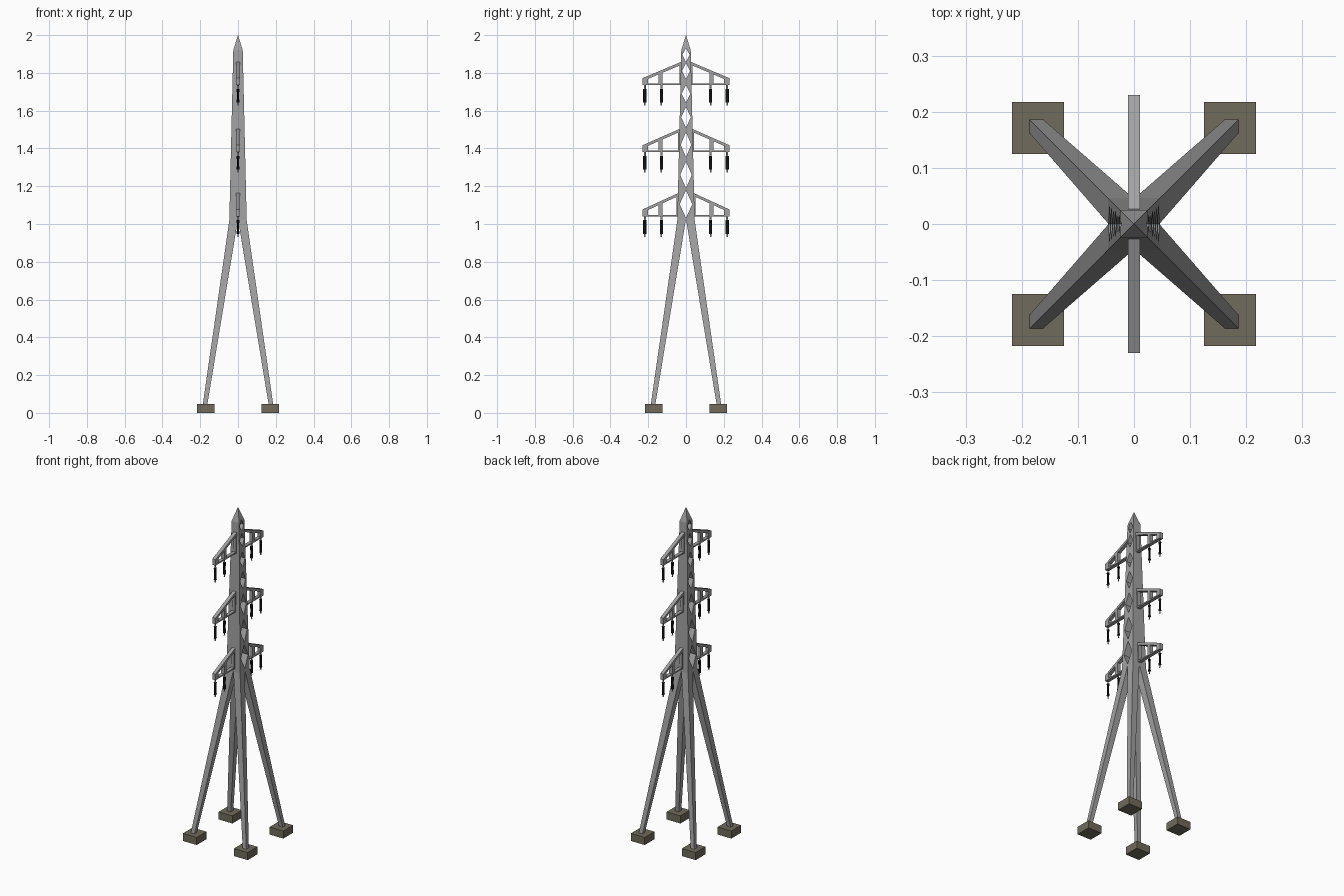
import bpy, bmesh
from mathutils import Vector

cube = bpy.data.objects.get("Cube")
if cube:
    bpy.data.objects.remove(cube, do_unlink=True)


def material(name, rgb):
    m = bpy.data.materials.new(name)
    m.use_nodes = True
    m.diffuse_color = (*rgb, 1)
    m.node_tree.nodes["Principled BSDF"].inputs["Base Color"].default_value = (*rgb, 1)
    return m


STEEL = material("grey steel", (0.36, 0.36, 0.36))
CONCRETE = material("olive concrete", (0.16, 0.145, 0.105))
BLACK = material("black insulator", (0.006, 0.006, 0.006))


def finish(bm, name, mat):
    bmesh.ops.recalc_face_normals(bm, faces=bm.faces)
    mesh = bpy.data.meshes.new(name)
    bm.to_mesh(mesh)
    bm.free()
    mesh.materials.append(mat)
    obj = bpy.data.objects.new(name, mesh)
    bpy.context.collection.objects.link(obj)
    return obj


def loft(bm, rings):
    """Skin a stack of rings, closing both ends."""
    loops = [[bm.verts.new(p) for p in ring] for ring in rings]
    n = len(loops[0])
    for a, b in zip(loops, loops[1:]):
        for i in range(n):
            bm.faces.new((a[i], a[(i + 1) % n], b[(i + 1) % n], b[i]))
    bm.faces.new(loops[0][::-1])
    bm.faces.new(loops[-1])


def square(cx, cy, half, z):
    return [Vector((cx + sx * half, cy + sy * half, z))
            for sx, sy in ((-1, -1), (1, -1), (1, 1), (-1, 1))]


def plate(bm, profile, half):
    """Extrude a (y, z) profile along x."""
    loft(bm, [[Vector((x, y, z)) for y, z in profile] for x in (-half, half)])


WAIST, SHOULDER = 1.02, 1.92


def mast_half(z):
    return 0.046 + (0.025 - 0.046) * (z - WAIST) / (SHOULDER - WAIST)


# Footings and splayed legs
for sx, side in ((-1, "right"), (1, "left")):
    for sy, end in ((-1, "front"), (1, "back")):
        bm = bmesh.new()
        loft(bm, [square(sx * 0.171, sy * 0.171, 0.046, z) for z in (0, 0.046)])
        finish(bm, f"{end}_{side}_footing", CONCRETE)
        bm = bmesh.new()
        loft(bm, [square(sx * 0.175, sy * 0.175, 0.012, 0.04),
                  square(sx * 0.0235, sy * 0.0235, 0.0225, WAIST)])
        finish(bm, f"{end}_{side}_leg", STEEL)

# Tapered mast with a pointed cap
bm = bmesh.new()
loft(bm, [square(0, 0, mast_half(WAIST), WAIST),
          square(0, 0, mast_half(SHOULDER), SHOULDER),
          square(0, 0, 0.0005, 2.0)])
mast = finish(bm, "mast", STEEL)

# Diamond openings through the mast from side to side
bm = bmesh.new()
for z, h in ((1.105, 0.073), (1.26, 0.07), (1.42, 0.066), (1.565, 0.055),
             (1.69, 0.047), (1.81, 0.042), (1.895, 0.036)):
    w = mast_half(z) * 0.76
    plate(bm, [(-w, z), (0, z - h), (w, z), (0, z + h)], 0.1)
cutter = finish(bm, "diamond_cutter", STEEL)
cutter.hide_render = True
cutter.hide_viewport = True
cut = mast.modifiers.new("diamonds", "BOOLEAN")
cut.operation = "DIFFERENCE"
cut.solver = "EXACT"
cut.object = cutter
bpy.context.view_layer.update()
cut_mesh = bpy.data.meshes.new_from_object(
    mast.evaluated_get(bpy.context.evaluated_depsgraph_get()))
mast.modifiers.clear()
mast.data = cut_mesh
bpy.data.objects.remove(cutter, do_unlink=True)


def insulator(bm, y, top, sections):
    for r, z0, z1 in sections:
        rings = []
        for z in (z0, z1):
            ring = bmesh.ops.create_circle(bm, segments=8, radius=r)["verts"]
            rings.append([v.co + Vector((0, y, top + z)) for v in ring])
            bmesh.ops.delete(bm, geom=ring, context="VERTS")
        loft(bm, rings)


# Three tiers of cross arms, each with two hanging insulators per side
for tier, z in (("lower", 1.04), ("middle", 1.38), ("upper", 1.735)):
    root = mast_half(z + 0.06) - 0.006

    def chord(y):
        return z + 0.125 + (0.037 - 0.125) * (y - root) / (0.23 - root)

    for s, end in ((-1, "front"), (1, "back")):
        bm = bmesh.new()
        # Sloping top chord, level bottom chord and uprights
        parts = [[(root, chord(root)), (0.23, chord(0.23)),
                  (0.23, chord(0.23) - 0.016), (root, chord(root) - 0.016)],
                 [(root, z), (0.23, z), (0.23, z + 0.008), (root, z + 0.008)]]
        for a, b in ((root, root + 0.013), (0.125, 0.146), (0.202, 0.23)):
            parts.append([(a, z), (b, z), (b, chord(b) - 0.001), (a, chord(a) - 0.001)])
        for p in parts:
            plate(bm, [(s * y, h) for y, h in p], 0.0105)
        finish(bm, f"{tier}_{end}_arm", STEEL)

        rods, bodies = bmesh.new(), bmesh.new()
        for y in (0.13, 0.218):
            insulator(rods, s * y, z, ((0.005, -0.025, 0.002), (0.004, -0.108, -0.09)))
            insulator(bodies, s * y, z, ((0.0085, -0.092, -0.02),))
        finish(rods, f"{tier}_{end}_insulator_rods", STEEL)
        finish(bodies, f"{tier}_{end}_insulators", BLACK)
